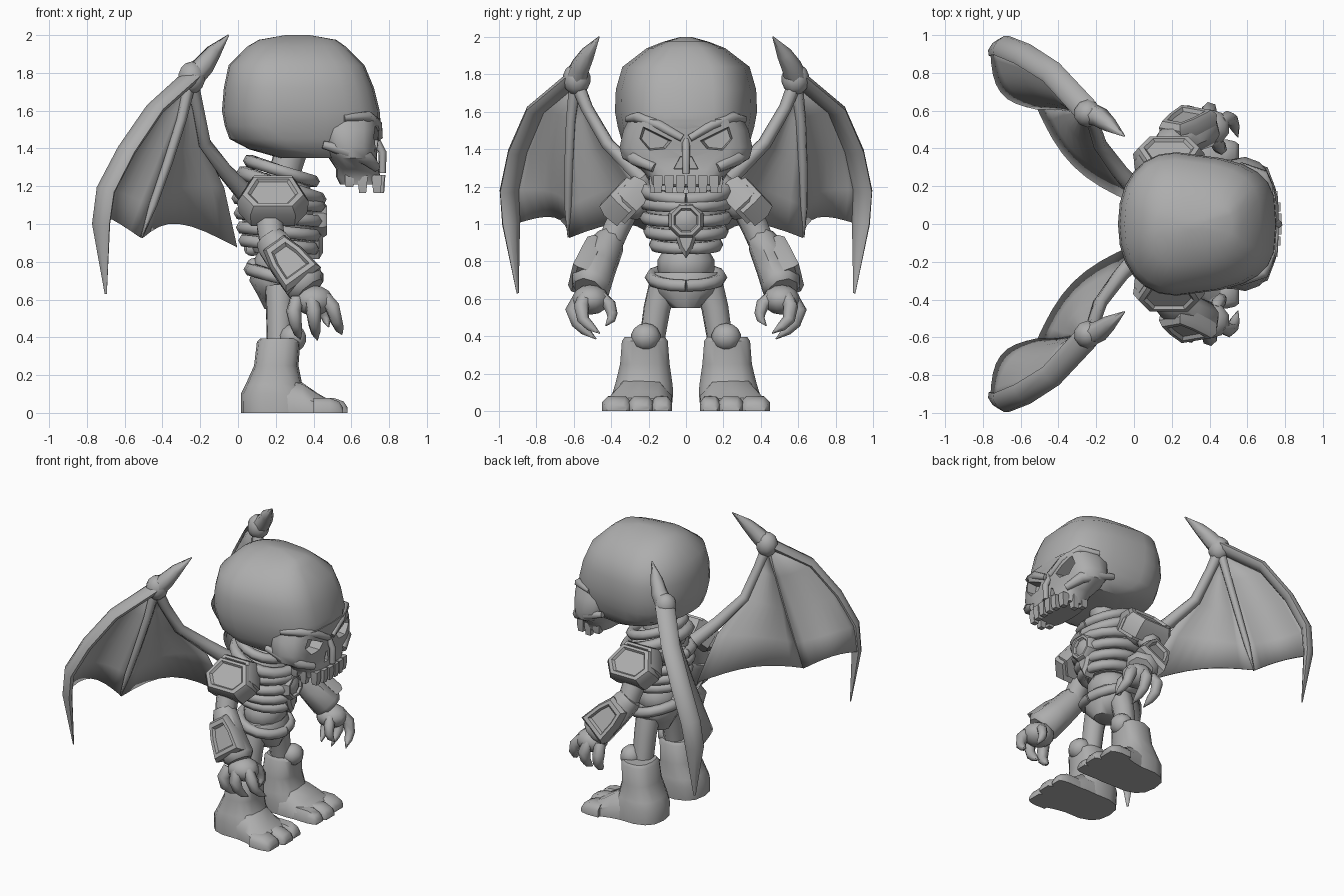
import bpy, bmesh, math
from mathutils import Vector, Matrix

if "Cube" in bpy.data.objects:
    bpy.data.objects.remove(bpy.data.objects["Cube"])

bone = bpy.data.materials.new("bone_grey")
bone.diffuse_color = (0.42, 0.42, 0.42, 1)
bone.use_nodes = True
bone.node_tree.nodes["Principled BSDF"].inputs["Base Color"].default_value = bone.diffuse_color


def finish(name, bm, angle=40):
    bmesh.ops.recalc_face_normals(bm, faces=bm.faces)
    me = bpy.data.meshes.new(name)
    bm.to_mesh(me)
    bm.free()
    me.materials.append(bone)
    ob = bpy.data.objects.new(name, me)
    bpy.context.collection.objects.link(ob)
    smooth(ob, angle)
    return ob


def smooth(ob, angle=40):
    bpy.ops.object.select_all(action='DESELECT')
    ob.select_set(True)
    bpy.context.view_layer.objects.active = ob
    bpy.ops.object.shade_smooth_by_angle(angle=math.radians(angle))


def loft(name, rings, caps=True, loop=True, angle=40):
    """Skin a list of equal-length point rings."""
    bm = bmesh.new()
    vs = [[bm.verts.new(p) for p in r] for r in rings]
    n = len(rings[0])
    for a, b in zip(vs, vs[1:]):
        for i in range(n if loop else n - 1):
            j = (i + 1) % n
            bm.faces.new((a[i], a[j], b[j], b[i]))
    if caps:
        bm.faces.new(vs[0])
        bm.faces.new(vs[-1])
    return finish(name, bm, angle)


def tube(name, pts, radii, sides=8, ref=(0.3, 1, 0.2), flat=1.0, angle=66):
    """Tapered limb through points; flat scales the section along ref."""
    pts = [Vector(p) for p in pts]
    rings = []
    for i, p in enumerate(pts):
        t = (pts[min(i + 1, len(pts) - 1)] - pts[max(i - 1, 0)]).normalized()
        u = t.cross(Vector(ref)).normalized()
        v = u.cross(t)
        rings.append([p + radii[i] * (u * math.cos(a) + v * flat * math.sin(a))
                      for a in (math.tau * k / sides for k in range(sides))])
    return loft(name, rings, angle=angle)


def ball(name, c, r, seg=10):
    bm = bmesh.new()
    bmesh.ops.create_uvsphere(bm, u_segments=seg, v_segments=7, radius=1,
                              matrix=Matrix.Translation(c) @ Matrix.Diagonal((*r, 1)))
    return finish(name, bm)


def plate(name, c, n, v, outline, steps):
    """Shield built from an outline in (u, v); steps are (scale, height)."""
    n, v = Vector(n).normalized(), Vector(v).normalized()
    v = (v - n * v.dot(n)).normalized()
    u = v.cross(n)
    return loft(name, [[Vector(c) + u * a * s + v * b * s + n * h for a, b in outline]
                       for s, h in steps], angle=35)


def oval(z, x0, x1, hy, n=20, split=0.5, pf=2.0, pb=2.0, taper=0.0, cy=0.0):
    """Horizontal superellipse ring with separate front and back squareness."""
    xc, ring = x0 + split * (x1 - x0), []
    for k in range(n):
        a = math.tau * k / n
        c, s = math.cos(a), math.sin(a)
        p = pf if c > 0 else pb
        c, s = [math.copysign(abs(q) ** (2 / p), q) for q in (c, s)]
        ring.append((xc + c * ((x1 - xc) if c > 0 else (xc - x0)),
                     cy + s * hy * (1 - taper * max(c, 0)), z))
    return ring


# Skull and face block
skull = loft("skull", [oval(*r, n=24, split=0.37, pf=3.4, pb=2.2, taper=0.14) for r in (
    (2.0, .25, .38, .03), (1.975, .11, .52, .12), (1.94, .05, .57, .21), (1.84, -.05, .67, .34),
    (1.72, -.075, .72, .375), (1.6, -.085, .75, .38), (1.52, -.07, .755, .365),
    (1.45, -.045, .73, .345), (1.395, .06, .69, .315), (1.35, .22, .64, .25))], angle=50)
face = loft("face", [oval(*r, n=20, split=0.5, pf=3.4, pb=3, taper=0.1) for r in (
    (1.56, .4, .755, .305), (1.5, .42, .75, .335), (1.41, .44, .74, .355), (1.35, .48, .735, .34),
    (1.29, .52, .745, .24), (1.25, .52, .755, .2), (1.21, .54, .755, .19))], angle=50)

# Eye sockets and nose slits are cut out of the head
eye = [(.06, 1.445), (.24, 1.535), (.265, 1.46), (.2, 1.385), (.1, 1.395)]
slit = [(.015, 1.37), (.03, 1.37), (.075, 1.285), (.015, 1.285)]
for poly, depth in ((eye, .66), (slit, .71)):
    my, mz = [sum(p[i] for p in poly) / len(poly) for i in (0, 1)]
    for s in (1, -1):
        cut = loft("cutter", [[(x, s * (my + k * (y - my)), mz + k * (z - mz)) for y, z in poly]
                              for x, k in ((depth, .7), (.9, 1.15))])
        for ob in (skull, face):
            bpy.context.view_layer.objects.active = ob
            m = ob.modifiers.new("cut", 'BOOLEAN')
            m.operation, m.object, m.solver = 'DIFFERENCE', cut, 'EXACT'
            bpy.ops.object.modifier_apply(modifier=m.name)
        bpy.data.objects.remove(cut)
smooth(skull)
smooth(face)
tube("nose_ridge", [(.73, 0, 1.45), (.765, 0, 1.38), (.765, 0, 1.27)], [.02, .022, .02], 6)

# Teeth along the jaw arc
for y, x in ((.03, .755), (.09, .75), (.15, .735), (.17, .66), (.17, .59)):
    for s in (1, -1):
        z = 1.165 if x > .65 else 1.195
        tube("tooth", [(x, s * y, 1.26), (x, s * y, 1.21), (x, s * y, z)],
             [.035, .034, .026], 4, ref=(1, 1, 0), angle=25)

# Neck, torso, belly, pelvis, spine
tube("neck", [(.2, 0, 1.1), (.25, 0, 1.28), (.29, 0, 1.42)], [.13, .085, .09], 10)
loft("chest", [oval(*r, n=14) for r in ((1.27, .1, .33, .13), (1.2, .03, .38, .23),
     (1.08, .02, .42, .22), (.95, .03, .4, .185), (.85, .08, .36, .14))], angle=60)
ball("belly", (.22, 0, .78), (.14, .155, .13), 12)
loft("pelvis", [oval(*r, n=12) for r in ((.74, .07, .35, .18), (.70, .06, .37, .2),
     (.63, .1, .37, .16), (.55, .14, .33, .075))], angle=50)
tube("belt", [(.22 + .155 * math.cos(a), .185 * math.sin(a), .715 - .045 * math.cos(a))
              for a in (math.tau * k / 16 for k in range(17))], [.036] * 17, 6, ref=(0, 0, 1))
for k in range(6):
    ball("vertebra", (.04 + .012 * abs(k - 4), 0, .78 + .09 * k), (.045, .04, .04), 8)

# Ribs and collar wrap around the chest
for i, (z, w) in enumerate(((1.115, .22), (1.035, .215), (.96, .195), (.89, .165))):
    for s in (1, -1):
        arc = [math.pi * (1 - k / 9) for k in range(10)]
        tube("rib", [(.22 + (.22 - .012 * i) * math.cos(a), s * w * math.sin(a),
                      z - .022 * math.cos(a)) for a in arc], [.036] * 9 + [.03], 6, ref=(0, 0, 1))
for r, z, t, tilt in ((.2, 1.2, .04, .07), (.17, 1.28, .034, .055)):
    tube("collar", [(.23 + r * math.cos(a), 1.12 * r * math.sin(a), z - tilt * math.cos(a))
                    for a in (math.tau * k / 18 for k in range(19))], [t] * 19, 6, ref=(0, 0, 1))

# Chest medallion with a hanging point
octa = [(.1 * math.cos(math.pi * (k + .5) / 4), .1 * math.sin(math.pi * (k + .5) / 4)) for k in range(8)]
plate("medallion", (.44, 0, 1.02), (1, 0, 0), (0, 0, 1), octa,
      ((1, -.06), (1, .01), (.85, .03), (.68, .03), (.6, .015), (.3, .03)))
plate("medallion_point", (.42, 0, .9), (1, 0, 0), (0, 0, 1),
      [(-.065, .06), (.065, .06), (.035, -.03), (0, -.085), (-.035, -.03)], ((1, -.06), (1, .01), (.6, .03)))

pad = [(-.12, .12), (.12, .12), (.19, -.03), (.12, -.13), (-.12, -.13), (-.19, -.03)]
guard = [(-.07, .14), (.07, .14), (.1, .03), (.115, -.13), (-.115, -.13), (-.1, .03)]

for s, side in ((1, "left_"), (-1, "right_")):
    def P(*pts):
        return [(x, s * y, z) for x, y, z in pts]

    # Brow and cheek bone, mostly sunk into the face
    tube(side + "brow", P((.745, .02, 1.46), (.735, .14, 1.53), (.685, .26, 1.57), (.56, .31, 1.56)),
         [.022, .028, .03, .02], 6)
    tube(side + "cheek", P((.45, .32, 1.42), (.58, .315, 1.385), (.68, .27, 1.35), (.73, .17, 1.3)),
         [.02, .035, .04, .025], 8, ref=(0, 0, 1))

    # Shoulder armour, upper arm, bracer
    for c, k in (((.185, .35, 1.14), 1), ((.185, .31, 1.15), .98)):
        plate(side + "shoulder_pad", P(c)[0], (0, s * .72, .68), (0, -s * .6, .8), pad,
              ((.95 * k, -.09), (k, 0), (.85 * k, .05), (.7 * k, .055), (.62 * k, .04)))
    ball(side + "shoulder", P((.18, .28, 1.12))[0], (.11, .11, .1))
    tube(side + "upper_arm", P((.17, .3, 1.12), (.17, .37, .98), (.19, .42, .86)), [.075, .075, .07], 8)
    tube(side + "bracer", P((.165, .4, .925), (.185, .415, .895), (.27, .465, .78), (.36, .51, .675), (.38, .52, .65)),
         [.08, .095, .105, .118, .09], 8, flat=.92, angle=48)
    plate(side + "arm_guard", P((.27, .55, .8))[0], (-.1, s * .9, .36), (-.6, -s * .3, .76), guard,
          ((.95, -.06), (1, 0), (.85, .03), (.65, .03), (.55, .012)))

    # Hand and clawed fingers
    ball(side + "palm", P((.4, .51, .595))[0], (.11, .1, .08))
    for pts, r in (
            (((.31, .55, .6), (.295, .59, .54), (.305, .58, .47), (.315, .54, .43), (.33, .49, .39)), .038),
            (((.39, .57, .6), (.4, .605, .54), (.405, .58, .47), (.41, .54, .43), (.42, .48, .385)), .038),
            (((.46, .54, .61), (.5, .56, .56), (.52, .55, .49), (.535, .51, .45), (.55, .46, .415)), .037),
            (((.43, .45, .61), (.45, .41, .57), (.46, .395, .52), (.47, .4, .49), (.48, .43, .455)), .033)):
        tube(side + "finger", P(*pts), [r, r * 1.1, r * .9, r * .7, .003], 6)

    # Leg, knee, boot, toes
    tube(side + "thigh", P((.22, .125, .66), (.22, .155, .55), (.22, .185, .36)), [.08, .075, .07], 8)
    ball(side + "knee", P((.29, .215, .395))[0], (.075, .08, .075))
    loft(side + "boot", [oval(z, a, b, h, n=14, pf=2.6, pb=2.6, cy=s * cy) for z, a, b, h, cy in (
        (.395, .12, .31, .11, .22), (.375, .1, .33, .125, .22), (.25, .085, .32, .135, .22),
        (.15, .04, .34, .155, .225), (.1, .015, .38, .165, .23), (.0, .015, .4, .16, .235))], angle=45)
    loft(side + "instep", [[(x, s * (cy + h * a), z * b) for a, b in
                            ((-1, 0), (-1, .5), (-.6, .95), (0, 1), (.6, .95), (1, .5), (1, 0))]
                           for x, cy, h, z in ((.2, .23, .15, .2), (.34, .24, .165, .16), (.42, .255, .175, .105),
                                               (.48, .26, .175, .07))], angle=55)
    for y, w, x1 in ((.13, .052, .57), (.24, .064, .58), (.37, .075, .555)):
        loft(side + "toe", [[(x, s * (y + w * a * k), z * b) for a, b in
                             ((-1, 0), (-1, .6), (-.6, 1), (.6, 1), (1, .6), (1, 0))]
                            for x, k, z in ((.4, 1, .08), (x1 - .07, 1.05, .078), (x1 - .02, .9, .06),
                                            (x1, .7, .03))], angle=50)

    # Wing bones; the long finger is wide across the wing
    back = Vector((-.7, -s * .7, 0))
    arm = P((-.25, .59, 1.77), (-.215, .53, 1.62), (-.18, .42, 1.43), (-.07, .27, 1.28), (.04, .15, 1.16))
    mid = P((-.25, .59, 1.77), (-.3, .615, 1.55), (-.37, .625, 1.33), (-.45, .63, 1.1), (-.51, .63, .93))
    tip = P((-.25, .6, 1.78), (-.44, .805, 1.61), (-.59, .9, 1.39), (-.7, .945, 1.18), (-.725, .935, 1.0), (-.7, .9, .63))
    tube(side + "wing_arm", arm, [.04, .034, .037, .045, .055], 6)
    tube(side + "wing_mid_finger", mid, [.035, .028, .026, .022, .004], 6)
    tube(side + "wing_long_finger", tip, [.035, .034, .035, .035, .033, .004], 8, ref=back, flat=1.9)
    ball(side + "wing_knuckle", P((-.245, .585, 1.775))[0], (.075, .075, .085))
    tube(side + "wing_horn", P((-.25, .59, 1.77), (-.18, .565, 1.84), (-.13, .525, 1.91), (-.05, .465, 2.0)),
         [.065, .056, .042, .004], 6)

    # Wing membranes, bowed backwards between the bones
    root = arm[:3] + P((-.07, .25, 1.2), (.0, .12, .88))
    for edge_a, edge_b, sag, lift, off in ((mid, root, .085, .1, .012), (tip[:5], mid, .09, .07, .03)):
        rows = []
        for i in range(5):
            a, b, row = Vector(edge_a[i]), Vector(edge_b[i]), []
            for k in range(9):
                t = k / 8
                bulge = math.sin(math.pi * t) * (i / 4) ** .7
                edge = off * (1 - t) + .012 * t
                row.append(a.lerp(b, t) + back * (bulge * sag + edge)
                           + Vector((0, 0, bulge * lift * (i / 4) ** 2)))
            rows.append(row)
        web = loft(side + "wing_membrane", rows, caps=False, loop=False, angle=70)
        web.modifiers.new("thickness", 'SOLIDIFY').thickness = .015
